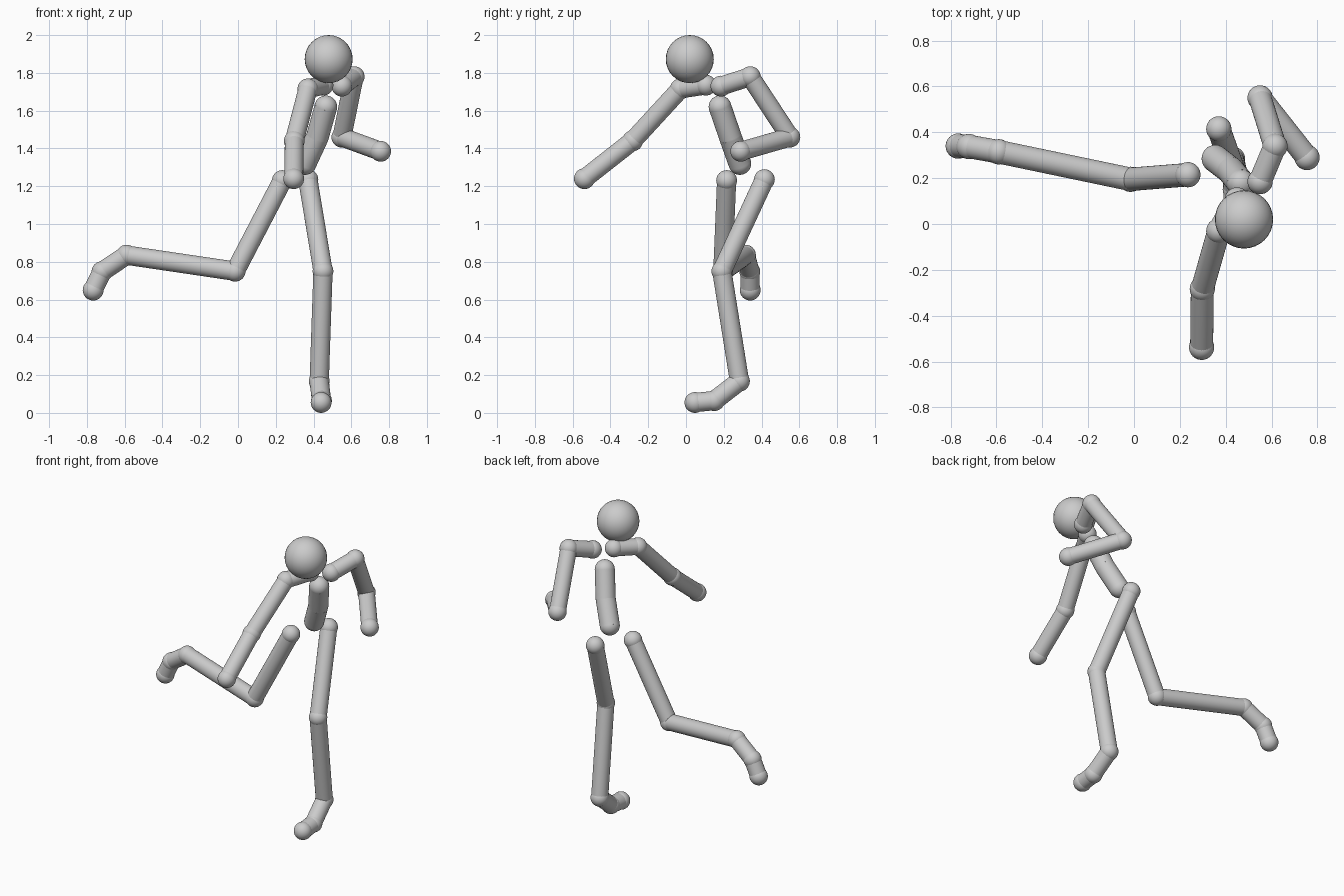
import bpy
import math
from mathutils import Vector

if "Cube" in bpy.data.objects:
    bpy.data.objects.remove(bpy.data.objects["Cube"])

grey = bpy.data.materials.new("plain grey")
grey.diffuse_color = (0.6, 0.6, 0.6, 1)
grey.use_nodes = True
grey.node_tree.nodes["Principled BSDF"].inputs["Base Color"].default_value = grey.diffuse_color


def finish(name):
    ob = bpy.context.object
    ob.name = name
    ob.data.materials.append(grey)
    bpy.ops.object.shade_smooth_by_angle(angle=math.radians(40))
    return ob


def ball(name, centre, radius):
    bpy.ops.mesh.primitive_uv_sphere_add(segments=32, ring_count=16, radius=radius, location=centre)
    return finish(name)


def bone(name, a, b, radius):
    a, b = Vector(a), Vector(b)
    bpy.ops.mesh.primitive_cylinder_add(vertices=32, radius=radius, depth=(b - a).length,
                                        location=(a + b) / 2)
    ob = finish(name)
    ob.rotation_mode = 'QUATERNION'
    ob.rotation_quaternion = (b - a).to_track_quat('Z', 'Y')


def chain(name, joints, parts, ball_r, bone_r):
    # A ball on every joint and a straight bone between neighbours
    for i, p in enumerate(joints):
        ball(f"{name}_joint_{i + 1}", p, ball_r)
    for part, a, b in zip(parts, joints, joints[1:]):
        bone(f"{name}_{part}", a, b, bone_r)


# Head and torso
ball("head", (0.48, 0.02, 1.873), 0.127)
chain("torso", [(0.465, 0.18, 1.62), (0.42, 0.235, 1.46), (0.355, 0.285, 1.32)],
      ["chest", "belly"], 0.06, 0.06)

# Arms: collar, shoulder, elbow, hand
arm = ["collar", "upper", "forearm"]
chain("left_arm", [(0.55, 0.185, 1.73), (0.615, 0.34, 1.78), (0.55, 0.55, 1.46), (0.755, 0.29, 1.385)],
      arm, 0.055, 0.05)
chain("right_arm", [(0.45, 0.105, 1.735), (0.37, -0.03, 1.715), (0.298, -0.283, 1.44), (0.295, -0.538, 1.24)],
      arm, 0.055, 0.05)

# Legs: hip, knee, ankle, ball of foot, toe
leg = ["thigh", "shin", "foot", "toe"]
chain("left_leg", [(0.37, 0.415, 1.235), (0.45, 0.19, 0.75), (0.43, 0.283, 0.168),
                   (0.442, 0.15, 0.065), (0.44, 0.047, 0.055)], leg, 0.055, 0.051)
chain("right_leg", [(0.235, 0.215, 1.23), (-0.015, 0.195, 0.75), (-0.59, 0.315, 0.835),
                    (-0.72, 0.338, 0.748), (-0.767, 0.34, 0.65)], leg, 0.055, 0.051)
